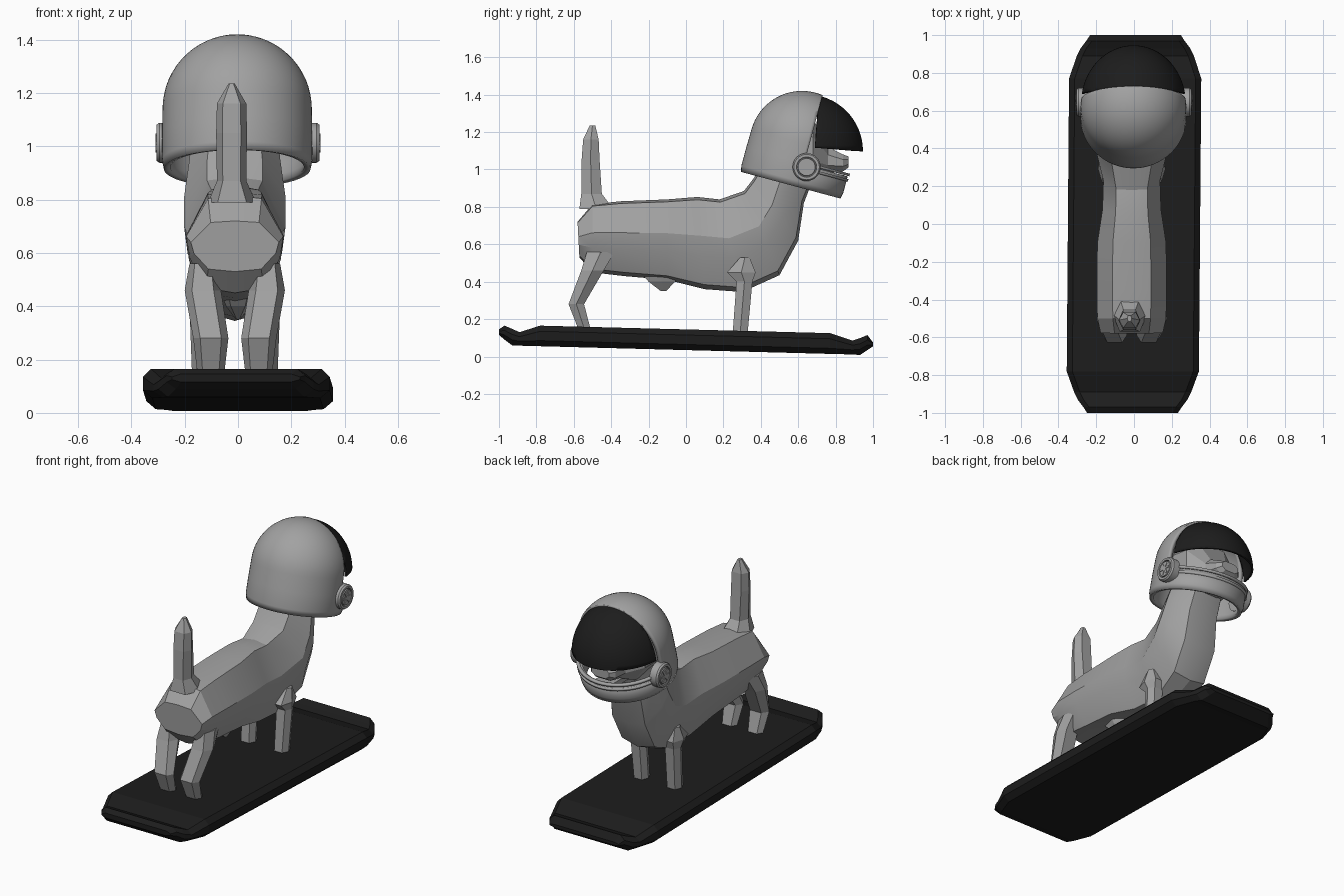
import bpy, bmesh, math
from mathutils import Matrix, Vector

if "Cube" in bpy.data.objects:
    bpy.data.objects.remove(bpy.data.objects["Cube"])


def material(name, v):
    m = bpy.data.materials.new(name)
    m.diffuse_color = (v, v, v, 1)
    m.use_nodes = True
    m.node_tree.nodes["Principled BSDF"].inputs["Base Color"].default_value = m.diffuse_color
    return m


GREY = material("pale grey", 0.36)
BLACK = material("near black", 0.012)
CX = -0.012  # the animal stands slightly off centre


def finish(bm, name, mat, angle=30, solid=0):
    bmesh.ops.recalc_face_normals(bm, faces=bm.faces)
    me = bpy.data.meshes.new(name)
    bm.to_mesh(me)
    bm.free()
    me.materials.append(mat)
    ob = bpy.data.objects.new(name, me)
    bpy.context.collection.objects.link(ob)
    bpy.ops.object.select_all(action='DESELECT')
    ob.select_set(True)
    bpy.context.view_layer.objects.active = ob
    if angle:
        bpy.ops.object.shade_smooth_by_angle(angle=math.radians(angle))
    if solid:
        mod = ob.modifiers.new("thickness", 'SOLIDIFY')
        mod.thickness = solid
        mod.offset = -1
    return ob


def loft_mesh(rings, caps=(True, True)):
    bm = bmesh.new()
    vs = [[bm.verts.new(p) for p in r] for r in rings]
    n = len(vs[0])
    for a, b in zip(vs, vs[1:]):
        for i in range(n):
            j = (i + 1) % n
            bm.faces.new((a[i], a[j], b[j], b[i]))
    if caps[0]:
        bm.faces.new(vs[0])
    if caps[1]:
        bm.faces.new(vs[-1])
    return bm


def mirrored(half):
    """Right half outline from top to bottom -> closed outline."""
    return half + [(-x, *r) for x, *r in reversed(half) if x > 1e-6]


# board: chamfered deck with kicked-up ends (y, half width, top z, bottom z)
deck = [(-1, .24, .145, .115), (-.97, .26, .165, .09), (-.93, .29, .148, .06),
        (-.89, .31, .13, .058), (-.78, .35, .165, .055), (.77, .35, .125, .014),
        (.89, .31, .085, .011), (.93, .29, .098, .008), (.97, .26, .115, .035),
        (1, .24, .075, .055)]
rings = []
for y, w, t, b in deck:
    c = min(.03, (t - b) / 3)
    rings.append([(x + y * .008, y, z) for x, z in mirrored(
        [(w - .03, t), (w, t - c), (w, b + c), (w - .035, b)])])
finish(loft_mesh(rings), "board", BLACK, 0)

# body and neck: (top y, top z, bottom y, bottom z, half width)
trunk = [(-.58, .72, -.57, .53, .165), (-.5, .815, -.5, .45, .182),
         (-.35, .83, -.33, .43, .185), (-.1, .84, -.1, .41, .182),
         (.06, .853, .1, .36, .155), (.18, .84, .3, .345, .15),
         (.31, .885, .5, .435, .19), (.36, .95, .6, .62, .19),
         (.42, 1.05, .63, .82, .17), (.5, 1.15, .68, .95, .16)]
section = mirrored([(0, 0), (.55, .03), (1, .42), (.93, .64), (.6, .95), (0, 1)])
rings = [[(CX + x * w, ty + (by - ty) * t, tz + (bz - tz) * t) for x, t in section]
         for ty, tz, by, bz, w in trunk]
finish(loft_mesh(rings), "body", GREY, 25)


def post(name, levels, angle=0):
    """Six-sided upright: (x, y0, y1, z, half width)."""
    rings = []
    for x, y0, y1, z, w in levels:
        m = (y0 + y1) / 2
        rings.append([(x - w * .6, y0, z), (x + w * .6, y0, z), (x + w, m, z),
                      (x + w * .6, y1, z), (x - w * .6, y1, z), (x - w, m, z)])
    return finish(loft_mesh(rings), name, GREY, angle)


# legs
for s, side in ((-1, "left"), (1, "right")):
    post(side + "_hind_leg", [(CX + s * .09, -.575, -.51, .145, .05),
                              (CX + s * .09, -.628, -.545, .28, .066),
                              (CX + s * .12, -.56, -.44, .46, .068),
                              (CX + s * .12, -.53, -.38, .56, .05)])
    post(side + "_front_leg", [(CX + s * .115, .25, .33, .13, .045),
                               (CX + s * .12, .27, .355, .4, .05),
                               (CX + s * .125, .22, .372, .45, .055),
                               (CX + s * .125, .29, .34, .53, .04)])

# tail and belly tuft
post("tail", [(CX - .01, -.57, -.39, .79, .09), (CX - .012, -.56, -.45, .87, .055),
              (CX - .012, -.558, -.462, 1.05, .058), (CX - .012, -.55, -.467, 1.16, .055),
              (CX - .012, -.515, -.485, 1.235, .012)])
post("belly_tuft", [(0, -.135, -.105, .35, .008), (0, -.2, -.06, .4, .045),
                    (0, -.27, -.02, .48, .075)])

# head and snout: (y, bottom z, top z, half width)
face = [(.48, .98, 1.26, .14), (.56, .94, 1.3, .18), (.68, .95, 1.27, .18),
        (.76, .98, 1.12, .1), (.84, .99, 1.08, .085), (.868, 1.01, 1.07, .06)]
rings = [[(CX + x, y, z) for x, z in mirrored(
    [(w * .6, t), (w, t - (t - b) * .3), (w, b + (t - b) * .3), (w * .6, b)])]
    for y, b, t, w in face]
finish(loft_mesh(rings), "head", GREY, 0)
for s, side in ((-1, "left"), (1, "right")):
    post(side + "_ear", [(s * .11, .54, .64, 1.24, .05), (s * .12, .57, .61, 1.34, .02)])

# lower jaw
bm = bmesh.new()
bmesh.ops.create_cube(bm, size=1, matrix=Matrix.Translation((CX, .76, .955))
                      @ Matrix.Diagonal((.12, .17, .03, 1)))
finish(bm, "jaw", GREY, 0)


def circle(r, z, n=64):
    return [(r * math.cos(2 * math.pi * i / n), r * math.sin(2 * math.pi * i / n), z)
            for i in range(n)]


def cut(bm, co, no):
    bmesh.ops.bisect_plane(bm, geom=bm.verts[:] + bm.edges[:] + bm.faces[:],
                           plane_co=co, plane_no=no)


def keep(bm, rule):
    bad = [f for f in bm.faces if not rule(f.calc_center_median())]
    bmesh.ops.delete(bm, geom=bad, context='FACES')


TILT = Matrix.Translation((-.003, .62, 1.14)) @ Matrix.Rotation(math.radians(-15), 4, 'X')

# helmet shell: dome on a short skirt, with the face opening cut out
R = .28
dome = [circle(R * math.sin(a), R * math.cos(a))
        for a in [max(.01, math.pi / 2 * i / 16) for i in range(17)]]
dome += [circle(.282, -.1), circle(.282, -.2), circle(.275, -.232)]
bm = loft_mesh(dome, (True, False))
cut(bm, (0, .04, 0), (0, 1, 0))
cut(bm, (0, 0, -.108), (0, 0, 1))
keep(bm, lambda c: c.y < .04 or c.z < -.108)
bm.transform(TILT)
finish(bm, "helmet_shell", GREY, 40, .025)

# raised bands around the chin guard
for k, z in enumerate((-.135, -.105)):
    bm = loft_mesh([circle(.29, z), circle(.29, z + .014)], (False, False))
    cut(bm, (0, .04, 0), (0, 1, 0))
    keep(bm, lambda c: c.y > .04)
    bm.transform(TILT)
    finish(bm, "chin_band_%d" % (k + 1), GREY, 40, .02)

# visor: dark slice of an ellipsoid
bm = bmesh.new()
bmesh.ops.create_uvsphere(bm, u_segments=64, v_segments=32, radius=1)
bm.transform(Matrix.Translation((-.003, .638, 1.1)) @ Matrix.Diagonal((.278, .308, .303, 1)))
edge = Vector((0, 1, -.08)).normalized()
low = Vector((0, .08, 1)).normalized()
p, q = Vector((0, .69, 1.12)), Vector((0, .8, 1.108))
cut(bm, p, edge)
cut(bm, q, low)
keep(bm, lambda c: (c - p).dot(edge) > 0 and (c - q).dot(low) > 0)
finish(bm, "visor", BLACK, 40, .012)

# round hinge caps: stepped discs with spokes
for s, side in ((-1, "left"), (1, "right")):
    prof = [(.075, .25), (.075, .295), (.068, .305), (.054, .305), (.052, .296),
            (.048, .296), (.046, .306), (.01, .306)]
    bm = loft_mesh([circle(r, z, 32) for r, z in prof])
    bm.transform(Matrix.Translation((0, .645, 1.013)) @ Matrix.Rotation(s * math.pi / 2, 4, 'Y'))
    finish(bm, side + "_hinge_cap", GREY, 30)
    bm = bmesh.new()
    for i in range(3):
        bmesh.ops.create_cube(bm, size=1, matrix=Matrix.Translation((s * .306, .645, 1.013))
                              @ Matrix.Rotation(i * math.pi / 3, 4, 'X')
                              @ Matrix.Diagonal((.008, .075, .012, 1)))
    finish(bm, side + "_hinge_spokes", GREY, 0)
